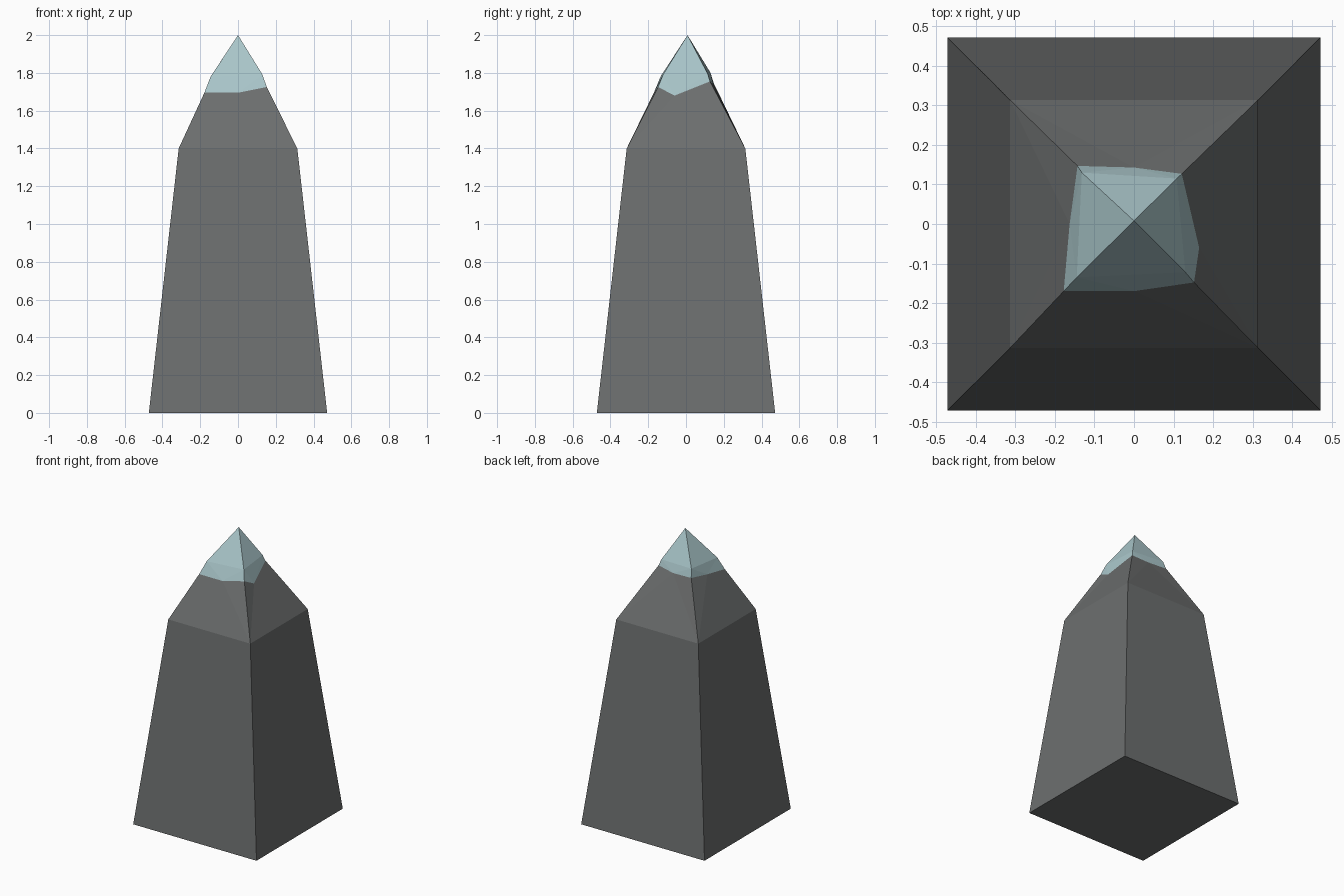
import bpy, bmesh

if "Cube" in bpy.data.objects:
    bpy.data.objects.remove(bpy.data.objects["Cube"])


def material(name, rgb):
    m = bpy.data.materials.new(name)
    m.diffuse_color = (*rgb, 1)
    m.use_nodes = True
    m.node_tree.nodes["Principled BSDF"].inputs["Base Color"].default_value = m.diffuse_color
    return m


def make_object(name, mat, polygons):
    """Weld a list of coordinate polygons into one flat-shaded object."""
    bm = bmesh.new()
    for poly in polygons:
        bm.faces.new([bm.verts.new(p) for p in poly])
    bmesh.ops.remove_doubles(bm, verts=bm.verts, dist=0.0005)
    me = bpy.data.meshes.new(name)
    bm.to_mesh(me)
    bm.free()
    me.materials.append(mat)
    ob = bpy.data.objects.new(name, me)
    bpy.context.collection.objects.link(ob)
    return ob


def square(r, z):
    return [(-r, -r, z), (r, -r, z), (r, r, z), (-r, r, z)]


stone = material("dark grey stone", (0.15, 0.157, 0.157))
ice = material("pale blue cap", (0.40, 0.565, 0.59))

# Rings run counter-clockwise from the front left corner
base = square(0.472, 0)
shoulder = square(0.314, 1.4)
apex = (0, 0.008, 2)

# Uneven edge of the cap: corners, and the middle of each side
edge = [(-0.178, -0.170, 1.695), (0.152, -0.148, 1.725),
        (0.121, 0.127, 1.755), (-0.143, 0.147, 1.745)]
middle = [(0, -0.170, 1.695), (0.165, -0.060, 1.68),
          (0, 0.143, 1.74), (-0.163, 0, 1.72)]
# Ring where the cap bends towards its tip
bend = [(-0.145, -0.135, 1.780), (0.130, -0.122, 1.790),
        (0.108, 0.115, 1.795), (-0.132, 0.130, 1.800)]

body, cap = [base[::-1]], []
for i in range(4):
    j = (i + 1) % 4
    # Tapered shaft and sloping shoulder up to the cap
    body.append([base[i], base[j], shoulder[j], shoulder[i]])
    body += [[shoulder[i], shoulder[j], middle[i]],
             [shoulder[i], middle[i], edge[i]],
             [shoulder[j], edge[j], middle[i]]]
    # Steep band and pointed tip
    cap += [[edge[i], middle[i], bend[i]],
            [middle[i], bend[j], bend[i]],
            [middle[i], edge[j], bend[j]],
            [bend[i], bend[j], apex]]

make_object("stone_body", stone, body)
make_object("pointed_cap", ice, cap)
